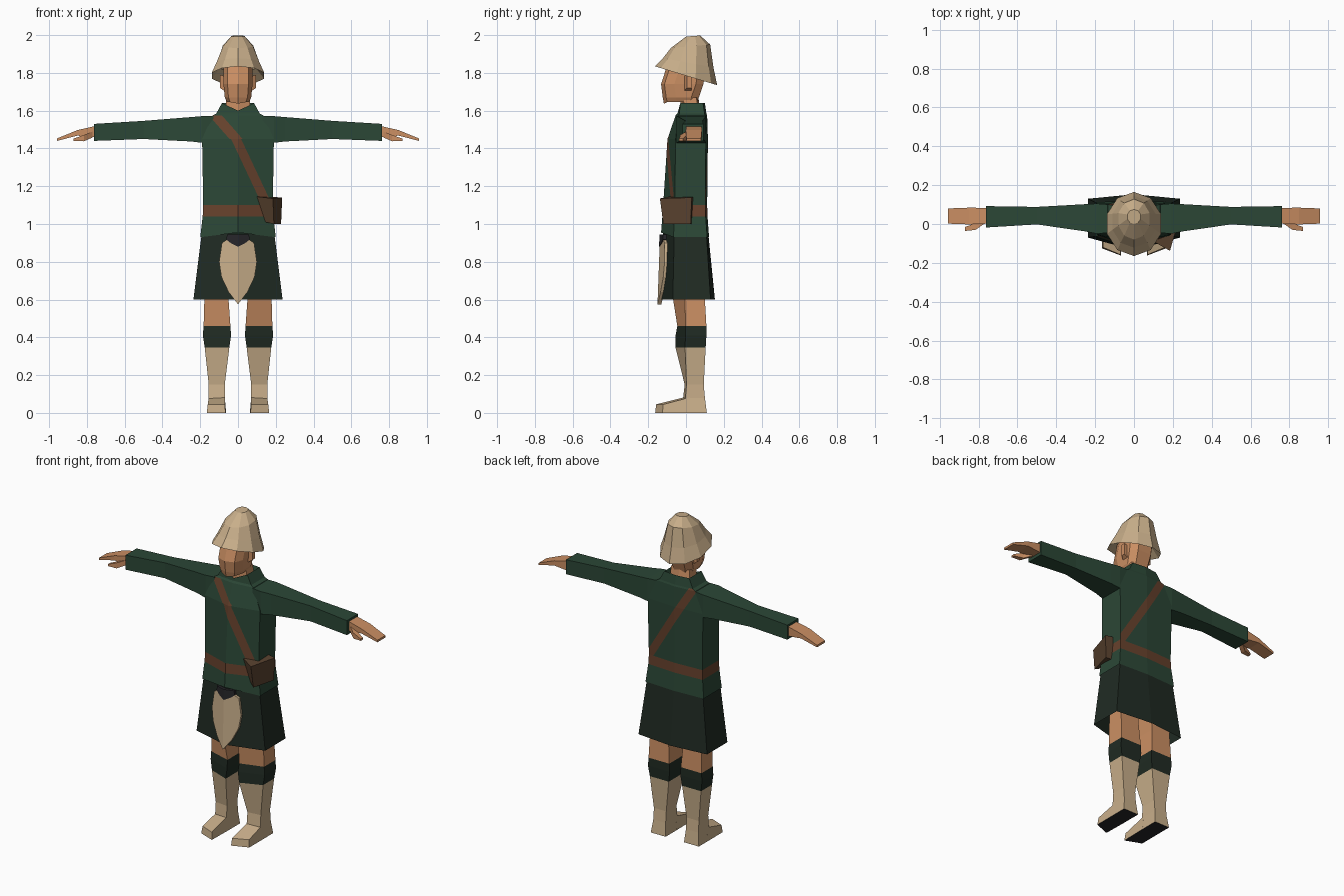
import bpy, bmesh, math
from mathutils import Vector

if "Cube" in bpy.data.objects:
    bpy.data.objects.remove(bpy.data.objects["Cube"])


def material(name, r, g, b):
    lin = [((c / 255 + 0.055) / 1.055) ** 2.4 for c in (r, g, b)]
    m = bpy.data.materials.new(name)
    m.diffuse_color = (*lin, 1)
    m.use_nodes = True
    m.node_tree.nodes["Principled BSDF"].inputs["Base Color"].default_value = m.diffuse_color
    return m


SKIN = material("skin", 203, 143, 99)
GREEN = material("jacket green", 43, 71, 54)
KILT = material("dark kilt green", 32, 43, 35)
TAN = material("khaki tan", 200, 174, 138)
STRAP = material("strap brown", 102, 65, 44)
POUCH = material("pouch brown", 88, 65, 46)
BLACK = material("charcoal", 38, 37, 41)


def finish(name, bm, mats):
    bmesh.ops.recalc_face_normals(bm, faces=bm.faces)
    me = bpy.data.meshes.new(name)
    bm.to_mesh(me)
    bm.free()
    for m in mats:
        me.materials.append(m)
    ob = bpy.data.objects.new(name, me)
    bpy.context.collection.objects.link(ob)
    return ob


def loft(rings, bands=None, cap_start=True, cap_end=True):
    """Skin a list of equal-length point rings; bands gives material per step."""
    bm = bmesh.new()
    vr = [[bm.verts.new(p) for p in r] for r in rings]
    n = len(vr[0])
    for k in range(len(vr) - 1):
        for i in range(n):
            j = (i + 1) % n
            f = bm.faces.new((vr[k][i], vr[k][j], vr[k + 1][j], vr[k + 1][i]))
            f.material_index = bands[k] if bands else 0
    if cap_start:
        f = bm.faces.new(vr[0])
        f.material_index = bands[0] if bands else 0
    if cap_end:
        f = bm.faces.new(vr[-1])
        f.material_index = bands[-1] if bands else 0
    bmesh.ops.recalc_face_normals(bm, faces=bm.faces)
    return bm


def hexa(z, w, f, fc, bc, b, zf=None):
    """Six-point body section with a ridge at front and back."""
    zf = z if zf is None else zf
    return [(0, f, zf), (w, fc, z), (w, bc, z), (0, b, z), (-w, bc, z), (-w, fc, z)]


def box_x(x, y0, y1, z0, z1, s):
    return [(s * x, y0, z0), (s * x, y1, z0), (s * x, y1, z1), (s * x, y0, z1)]


def paint_band(bm, p0, p1, half, pick, mat):
    """Cut a straight band (in the xz plane) into the picked faces and colour it."""
    a, b = Vector((p0[0], 0, p0[1])), Vector((p1[0], 0, p1[1]))
    d = (b - a).normalized()
    nrm = Vector((d.z, 0, -d.x))
    for s in (-1, 1):
        faces = [f for f in bm.faces if pick(f)]
        geom = set(faces)
        for f in faces:
            geom.update(f.edges)
            geom.update(f.verts)
        bmesh.ops.bisect_plane(bm, geom=list(geom), plane_co=a + nrm * half * s,
                               plane_no=nrm, dist=1e-5)
    bm.normal_update()
    for f in bm.faces:
        if pick(f) and abs((f.calc_center_median() - a).dot(nrm)) < half:
            f.material_index = mat


# Jacket with collar, belt and shoulder strap
bm = loft([
    hexa(0.93, 0.20, -0.132, -0.066, 0.112, 0.122, 0.955),
    hexa(1.04, 0.187, -0.125, -0.062, 0.104, 0.114),
    hexa(1.10, 0.184, -0.121, -0.06, 0.102, 0.112),
    hexa(1.45, 0.19, -0.098, -0.055, 0.105, 0.116),
    hexa(1.575, 0.135, -0.055, -0.04, 0.10, 0.112),
    hexa(1.585, 0.115, -0.045, -0.035, 0.098, 0.108),
    hexa(1.64, 0.085, -0.04, -0.03, 0.09, 0.10, 1.60),
    hexa(1.60, 0.072, -0.025, -0.02, 0.078, 0.085, 1.585),
], bands=[0, 1, 0, 0, 0, 0, 0], cap_start=False)
bm.normal_update()
mid = lambda f: f.calc_center_median()
paint_band(bm, (-0.12, 1.575), (-0.01, 1.45), 0.026,
           lambda f: f.normal.y < -0.3 and 1.45 < mid(f).z < 1.576, 1)
paint_band(bm, (-0.01, 1.45), (0.155, 1.10), 0.024,
           lambda f: f.normal.y < -0.3 and 1.101 < mid(f).z < 1.449, 1)
paint_band(bm, (-0.12, 1.585), (0.18, 1.10), 0.024,
           lambda f: f.normal.y > 0.3 and 1.101 < mid(f).z < 1.584, 1)
finish("jacket", bm, [GREEN, STRAP])

# Kilt, open at the bottom
finish("kilt", loft([hexa(0.95, 0.192, -0.122, -0.062, 0.108, 0.118),
                     hexa(0.60, 0.236, -0.135, -0.07, 0.13, 0.153)],
                    cap_start=False, cap_end=False), [KILT])


# Sporran: shield folded over the front ridge of the kilt
def shield(name, outline, mat, lift):
    bm = bmesh.new()

    def y_at(x, z):
        t = (0.95 - z) / 0.35
        w = 0.192 + 0.044 * t
        f, c = -0.122 - 0.013 * t, -0.062 - 0.008 * t
        return f + (c - f) * x / w

    for s in (-1, 1):
        front = [bm.verts.new((s * x, y_at(x, z) - lift, z)) for x, z in outline]
        back = [bm.verts.new((s * x, y_at(x, z) + 0.005, z)) for x, z in outline]
        bm.faces.new(front)
        for i in range(len(front) - 1):
            bm.faces.new((front[i], front[i + 1], back[i + 1], back[i]))
    bmesh.ops.remove_doubles(bm, verts=bm.verts, dist=1e-4)
    finish(name, bm, [mat])


shield("sporran", [(0, 0.885), (0.055, 0.92), (0.085, 0.90), (0.10, 0.80),
                   (0.088, 0.72), (0.05, 0.64), (0, 0.575)], TAN, 0.015)
shield("sporran_clasp", [(0, 0.945), (0.058, 0.945), (0.062, 0.918), (0.04, 0.90),
                         (0, 0.88)], BLACK, 0.018)

# Belt pouch on the front corner of the hip
finish("belt_pouch", loft([
    [(0.145, -0.085, 1.01), (0.19, -0.12, 1.0), (0.228, 0.025, 1.0), (0.17, 0.03, 1.0)],
    [(0.10, -0.09, 1.145), (0.185, -0.138, 1.135), (0.234, 0.03, 1.14), (0.16, 0.04, 1.145)],
]), [POUCH])

# Paired limbs
for s, side in ((1, "left"), (-1, "right")):
    # Sleeve
    finish(side + "_sleeve", loft([
        box_x(0.13, -0.045, 0.10, 1.43, 1.573, s),
        box_x(0.19, -0.05, 0.105, 1.43, 1.571, s),
        box_x(0.25, -0.038, 0.102, 1.437, 1.566, s),
        box_x(0.50, -0.002, 0.088, 1.45, 1.546, s),
        box_x(0.762, -0.018, 0.092, 1.44, 1.53, s)]), [GREEN])
    # Hand and thumb
    finish(side + "_hand", loft([
        box_x(0.75, 0.002, 0.083, 1.458, 1.52, s),
        box_x(0.85, -0.002, 0.084, 1.468, 1.497, s),
        box_x(0.958, 0.002, 0.08, 1.44, 1.453, s)]), [SKIN])
    finish(side + "_thumb", loft([
        box_x(0.77, 0.002, 0.03, 1.458, 1.49, s),
        box_x(0.815, -0.03, 0.004, 1.438, 1.472, s),
        box_x(0.87, -0.036, -0.015, 1.44, 1.452, s)]), [SKIN])

    # Leg: knee, stocking cuff and gaiter
    def leg_ring(z, i, o, yf, yo, yb):
        return [(s * i, yf, z), (s * o, yo, z), (s * o, yb, z), (s * i, yb, z)]

    bm = loft([leg_ring(0.0, 0.063, 0.165, -0.01, 0.0, 0.11),
               leg_ring(0.08, 0.07, 0.155, -0.015, -0.003, 0.10),
               leg_ring(0.15, 0.07, 0.155, -0.007, 0.003, 0.094),
               leg_ring(0.345, 0.046, 0.176, -0.055, -0.005, 0.104),
               leg_ring(0.41, 0.037, 0.186, -0.055, -0.003, 0.108),
               leg_ring(0.46, 0.04, 0.182, -0.046, -0.003, 0.108),
               leg_ring(0.60, 0.05, 0.178, -0.068, -0.005, 0.10),
               leg_ring(0.80, 0.04, 0.17, -0.07, -0.01, 0.09)],
              bands=[0, 0, 0, 1, 1, 2, 2])
    # Foot with a slanted toe
    foot = loft([
        [(s * 0.063, 0.0, 0), (s * 0.165, 0.02, 0), (s * 0.155, 0.02, 0.082), (s * 0.07, 0.0, 0.085)],
        [(s * 0.066, -0.163, 0), (s * 0.165, -0.125, 0), (s * 0.16, -0.12, 0.045), (s * 0.07, -0.158, 0.045)]])
    for part, name, mats in ((bm, "_leg", [TAN, KILT, SKIN, BLACK]),
                             (foot, "_foot", [TAN, TAN, TAN, BLACK])):
        part.normal_update()
        for f in part.faces:
            if f.normal.z < -0.9:
                f.material_index = 3
        finish(side + name, part, mats)

    # Ear
    finish(side + "_ear", loft([
        box_x(0.065, -0.015, 0.03, 1.70, 1.78, s),
        box_x(0.095, 0.005, 0.03, 1.72, 1.79, s)]), [SKIN])


# Head and neck
def head_ring(z, w, f, b, zf=None):
    zf = z if zf is None else zf
    half = [(0, f, zf), (w * 0.72, f + 0.018, z), (w, f + 0.07, z),
            (w, b - 0.04, z), (w * 0.6, b, z)]
    return half + [(-x, y, zz) for x, y, zz in reversed(half[1:])]


finish("head", loft([head_ring(1.645, 0.058, -0.117, 0.06, 1.637),
                     head_ring(1.67, 0.07, -0.123, 0.068),
                     head_ring(1.74, 0.077, -0.132, 0.092),
                     head_ring(1.84, 0.078, -0.10, 0.11)]), [SKIN])
finish("neck", loft([hexa(1.56, 0.07, -0.03, -0.01, 0.07, 0.085),
                     hexa(1.67, 0.062, -0.03, -0.01, 0.055, 0.065)]), [SKIN])


# Sun helmet: tilted rings, open underneath
def tilt_ring(rx, yf, zf, yb, zb, n=10):
    pts = []
    for i in range(n):
        a = 2 * math.pi * i / n
        t = 0.5 - 0.5 * math.cos(a)
        pts.append((rx * math.sin(a), yf + (yb - yf) * t, zf + (zb - zf) * t))
    return pts


finish("sun_helmet", loft([tilt_ring(0.10, -0.10, 1.85, 0.12, 1.81),
                           tilt_ring(0.146, -0.165, 1.835, 0.165, 1.735),
                           tilt_ring(0.117, -0.122, 1.878, 0.145, 1.83),
                           tilt_ring(0.085, -0.08, 1.932, 0.128, 1.95),
                           tilt_ring(0.036, 0.0, 1.992, 0.075, 1.998)],
                          cap_start=False), [TAN])
